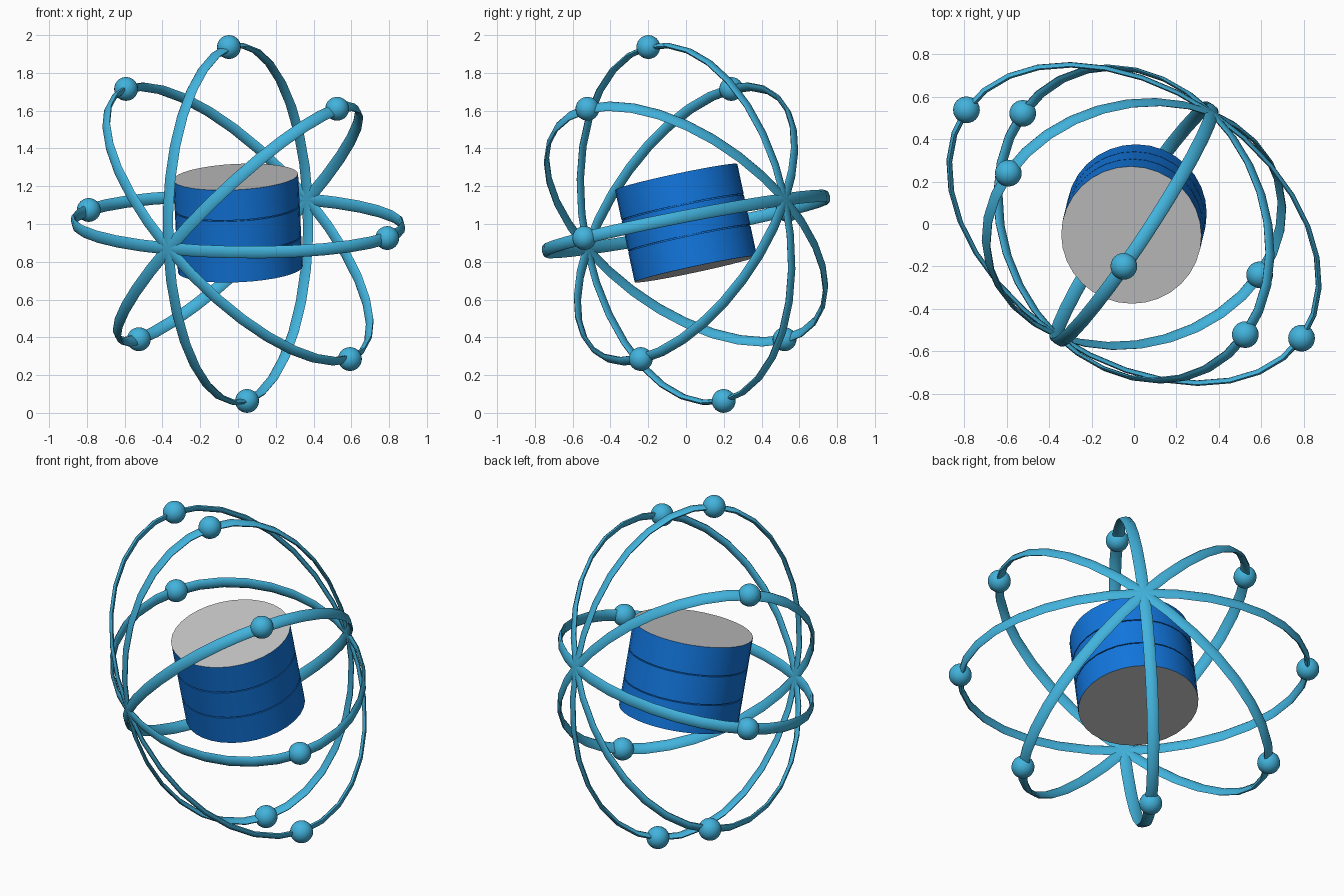
import bpy, bmesh, math
from mathutils import Vector, Matrix

if "Cube" in bpy.data.objects:
    bpy.data.objects.remove(bpy.data.objects["Cube"])

CENTRE = Vector((0, 0, 1))
MAJOR, MINOR = 0.959, 0.653      # half lengths of the oval rings
BALL_R = 0.063

# Shared tilted frame: main axis, pivot axis of all rings, side axis
UP = Vector((-0.05, -0.208, 0.977)).normalized()
PIVOT = Vector((0.37, 0.525, 0.13))
PIVOT = (PIVOT - UP * PIVOT.dot(UP)).normalized()
SIDE = UP.cross(PIVOT).normalized()


def material(name, rgb):
    m = bpy.data.materials.new(name)
    m.diffuse_color = (*rgb, 1)
    m.use_nodes = True
    m.node_tree.nodes["Principled BSDF"].inputs["Base Color"].default_value = m.diffuse_color
    return m


SKY = material("sky blue", (0.055, 0.45, 0.72))
BLUE = material("strong blue", (0.006, 0.18, 0.72))
GREY = material("light grey", (0.58, 0.58, 0.58))


def finish(name, bm, mats, angle):
    bmesh.ops.recalc_face_normals(bm, faces=bm.faces)
    mesh = bpy.data.meshes.new(name)
    bm.to_mesh(mesh)
    bm.free()
    ob = bpy.data.objects.new(name, mesh)
    bpy.context.collection.objects.link(ob)
    for m in mats:
        mesh.materials.append(m)
    bpy.ops.object.select_all(action='DESELECT')
    ob.select_set(True)
    bpy.context.view_layer.objects.active = ob
    bpy.ops.object.shade_smooth_by_angle(angle=math.radians(angle))
    return ob


# Oval ring with a flattened cross-section, long axis along the given direction
def oval_ring(name, long_dir, segs=32, sides=8, half_w=0.033, half_t=0.015):
    normal = PIVOT.cross(long_dir).normalized()
    bm = bmesh.new()
    loops = []
    for i in range(segs):
        t = math.tau * i / segs
        out = PIVOT * (math.cos(t) * MINOR / MAJOR) + long_dir * math.sin(t)
        loop = []
        for j in range(sides):
            s = math.tau * j / sides
            p = out * (MAJOR + half_t * math.sin(s)) + normal * (half_w * math.cos(s))
            loop.append(bm.verts.new(CENTRE + p))
        loops.append(loop)
    for i in range(segs):
        a, b = loops[i], loops[(i + 1) % segs]
        for j in range(sides):
            k = (j + 1) % sides
            bm.faces.new((a[j], a[k], b[k], b[j]))
    finish(name, bm, [SKY], 40)


def ball(name, pos):
    bm = bmesh.new()
    bmesh.ops.create_uvsphere(bm, u_segments=24, v_segments=16, radius=BALL_R,
                              matrix=Matrix.Translation(pos))
    finish(name, bm, [SKY], 60)


# Four rings fanned around the pivot axis, each with a ball at both ends
for i in range(4):
    ang = math.pi * i / 4
    d = UP * math.cos(ang) + SIDE * math.sin(ang)
    oval_ring(f"oval_ring_{i + 1}", d)
    ball(f"ring_ball_{i + 1}_a", CENTRE + d * MAJOR)
    ball(f"ring_ball_{i + 1}_b", CENTRE - d * MAJOR)

# Tilted drum: lathed profile with two thin grooves, grey end caps
R, H, GAP, DEPTH = 0.331, 0.25, 0.003, 0.008
profile = [(R, -H)]
for z in (-H / 3, H / 3):
    profile += [(R, z - GAP), (R - DEPTH, z - GAP), (R - DEPTH, z + GAP), (R, z + GAP)]
profile.append((R, H))
rot = Vector((0, 0, 1)).rotation_difference(UP).to_matrix().to_4x4()
place = Matrix.Translation(CENTRE + Vector((0, 0, 0.005))) @ rot
bm = bmesh.new()
N = 32
rows = [[bm.verts.new((r * math.cos(math.tau * i / N), r * math.sin(math.tau * i / N), z))
         for i in range(N)] for r, z in profile]
for a, b in zip(rows, rows[1:]):
    for i in range(N):
        k = (i + 1) % N
        bm.faces.new((a[i], a[k], b[k], b[i]))
for row in (rows[0], rows[-1]):
    bm.faces.new(row).material_index = 1
bm.transform(place)
finish("drum", bm, [BLUE, GREY], 30)
